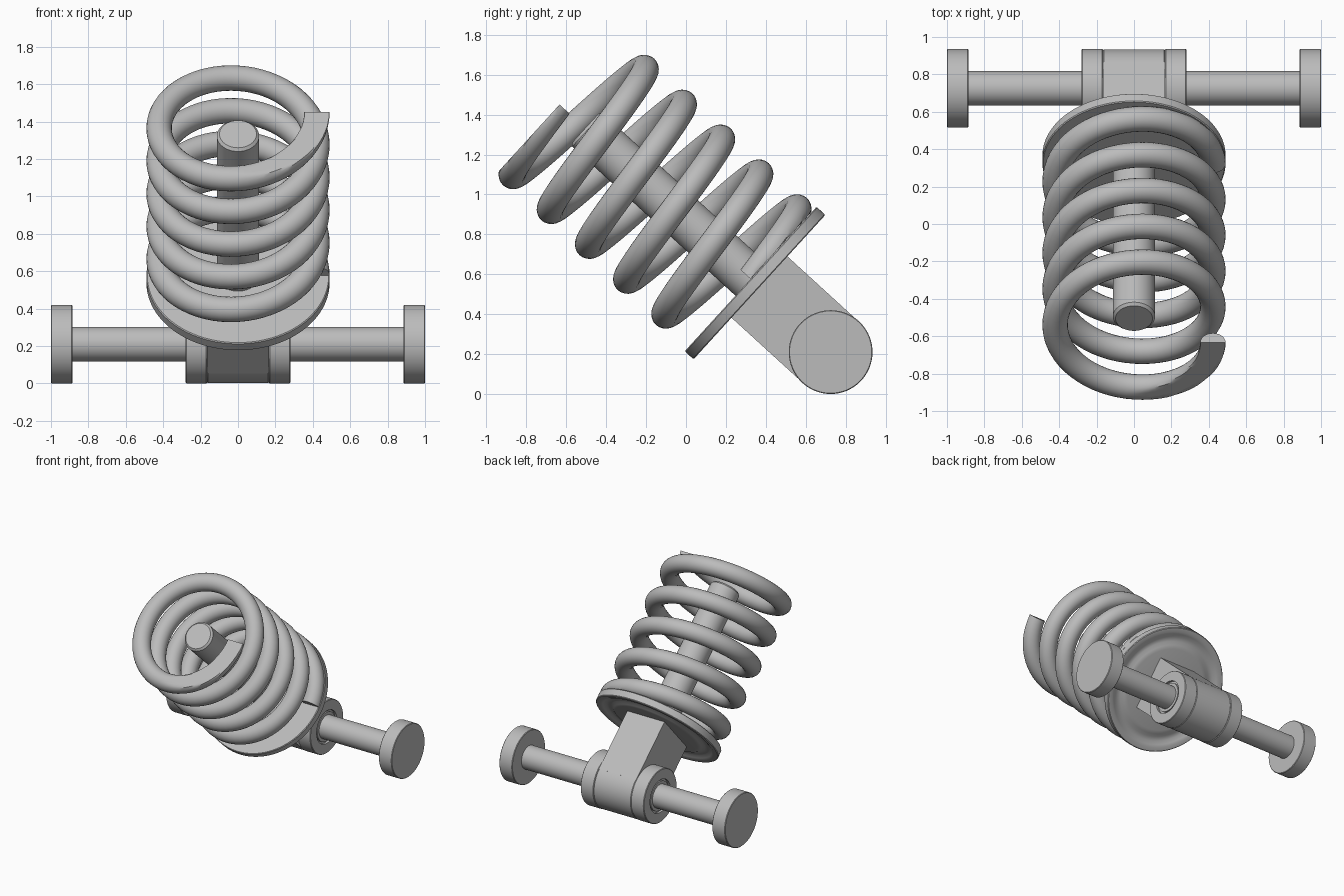
import bpy, bmesh
from math import sin, cos, pi, radians
from mathutils import Matrix, Vector

cube = bpy.data.objects.get("Cube")
if cube:
    bpy.data.objects.remove(cube)

steel = bpy.data.materials.new("grey_steel")
steel.use_nodes = True
GREY = (0.5, 0.5, 0.5, 1)
steel.diffuse_color = GREY
steel.node_tree.nodes["Principled BSDF"].inputs["Base Color"].default_value = GREY

# Frames: the axle lies along x; the spring leans forward from the axle
AXLE = Matrix.Translation((0, 0.725, 0.21))
ALONG_X = AXLE @ Matrix.Rotation(pi / 2, 4, 'Y')
LEAN = AXLE @ Matrix.Rotation(radians(47.6), 4, 'X')


def finish(name, bm, frame):
    bmesh.ops.recalc_face_normals(bm, faces=bm.faces)
    for face in bm.faces:
        face.smooth = True
    mesh = bpy.data.meshes.new(name)
    bm.to_mesh(mesh)
    bm.free()
    mesh.set_sharp_from_angle(angle=radians(30))
    mesh.materials.append(steel)
    obj = bpy.data.objects.new(name, mesh)
    bpy.context.collection.objects.link(obj)
    obj.matrix_world = frame
    return obj


def lathe(name, profile, frame, steps=64):
    """Spin a list of (radius, height) points that starts and ends on the axis."""
    bm = bmesh.new()
    verts = [bm.verts.new((r, 0, z)) for r, z in profile]
    edges = [bm.edges.new(pair) for pair in zip(verts, verts[1:])]
    bmesh.ops.spin(bm, geom=verts + edges, axis=(0, 0, 1), cent=(0, 0, 0),
                   angle=2 * pi, steps=steps)
    bmesh.ops.remove_doubles(bm, verts=bm.verts, dist=0.0001)
    return finish(name, bm, frame)


def drum(name, radius, low, high, frame, bevel=0.004):
    return lathe(name, [(0, low), (radius - bevel, low), (radius, low + bevel),
                        (radius, high - bevel), (radius - bevel, high), (0, high)], frame)


# Axle with its end discs and recessed hub ends
drum("axle_rod", 0.092, -0.9, 0.9, ALONG_X)
drum("centre_hub", 0.208, -0.165, 0.165, ALONG_X)
for side, word in ((1, "left"), (-1, "right")):
    frame = ALONG_X @ Matrix.Scale(side, 4, (0, 0, 1))
    drum(word + "_end_disc", 0.21, 0.885, 1.0, frame)
    lathe(word + "_hub", [(0, 0.166), (0.206, 0.166), (0.21, 0.17), (0.21, 0.276),
                          (0.206, 0.28), (0.13, 0.28), (0.13, 0.262),
                          (0.115, 0.262), (0.115, 0.275), (0, 0.275)], frame)

# Square arm from the hub to the spring seat
bm = bmesh.new()
bmesh.ops.create_cube(bm, size=1)
bmesh.ops.scale(bm, vec=(0.33, 0.416, 0.5), verts=bm.verts)
bmesh.ops.translate(bm, vec=(0, 0, 0.25), verts=bm.verts)
finish("arm", bm, LEAN)

# Round seat, with a shallow ring groove underneath
SEAT, TIP = 0.544, 1.84
lathe("spring_seat", [(0, 0.485), (0.32, 0.485), (0.35, 0.49), (0.375, 0.503),
                      (0.41, 0.503), (0.435, 0.49), (0.455, 0.483), (0.485, 0.483),
                      (0.49, 0.488), (0.49, 0.538), (0.485, SEAT - 0.001),
                      (0, SEAT - 0.001)], LEAN, 96)

# Guide rod inside the spring
drum("guide_rod", 0.113, 0.5, 1.665, LEAN, 0.014)

# Coil spring, ground flat at both ends
TURNS, STEPS, SIDES = 5, 64, 24
COIL, WIRE = 0.422, 0.068
bm = bmesh.new()
rings = []
for i in range(TURNS * STEPS + 1):
    turn = 2 * pi * i / STEPS
    centre = SEAT + (TIP - SEAT) * i / (TURNS * STEPS)
    ring = []
    for j in range(SIDES):
        a = 2 * pi * j / SIDES
        r = COIL + WIRE * cos(a)
        z = min(max(centre + WIRE * sin(a), SEAT), TIP)
        ring.append(bm.verts.new((r * cos(turn), r * sin(turn), z)))
    rings.append(ring)
for one, two in zip(rings, rings[1:]):
    for j in range(SIDES):
        k = (j + 1) % SIDES
        bm.faces.new((one[j], one[k], two[k], two[j]))
bm.faces.new(rings[0])
bm.faces.new(rings[-1])
finish("coil_spring", bm, LEAN)
